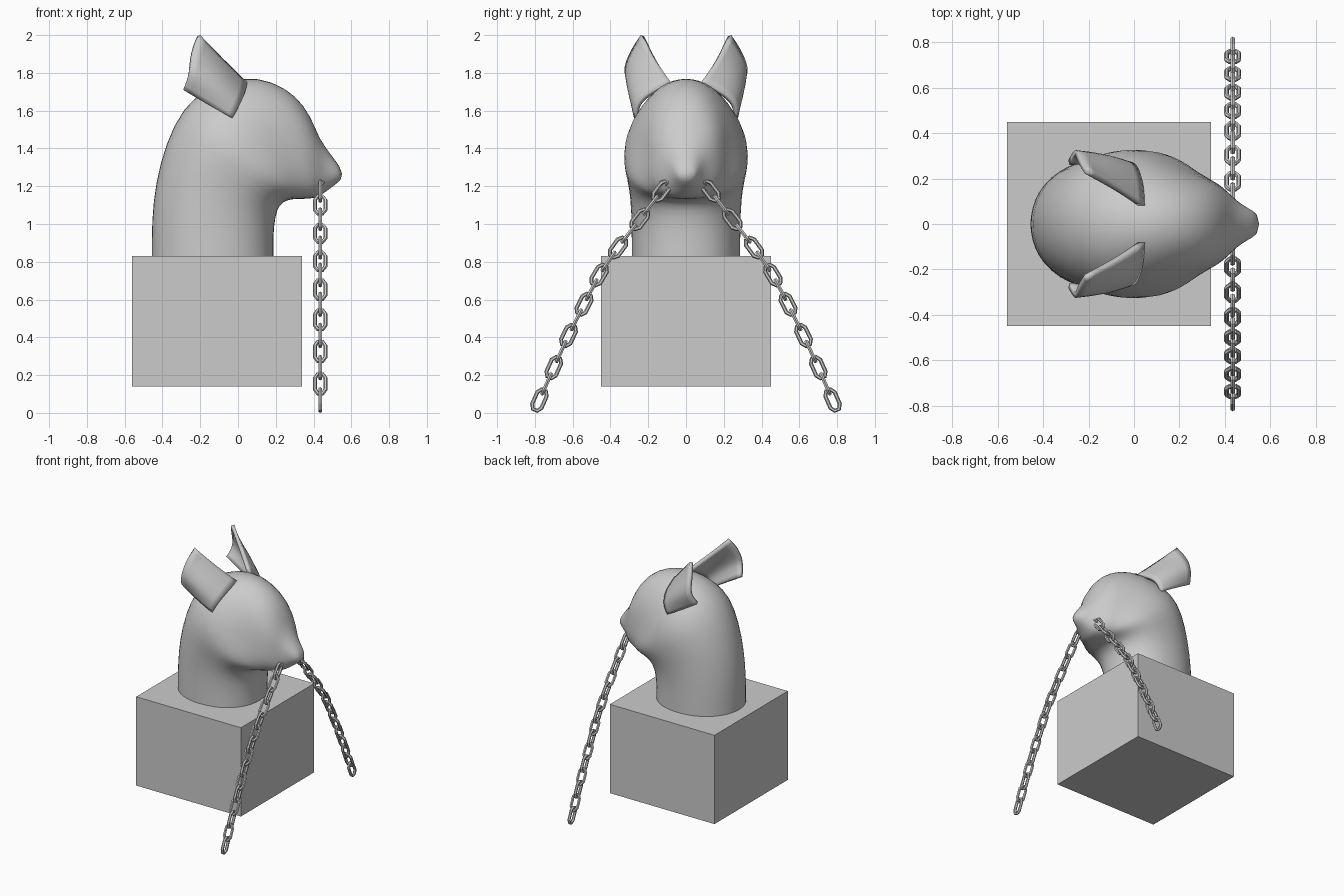
import bpy, bmesh, math
from mathutils import Vector, Matrix

if "Cube" in bpy.data.objects:
    bpy.data.objects.remove(bpy.data.objects["Cube"])


def make_object(name, verts, faces, smooth=False):
    mesh = bpy.data.meshes.new(name)
    mesh.from_pydata(verts, [], faces)
    bm = bmesh.new()
    bm.from_mesh(mesh)
    bmesh.ops.recalc_face_normals(bm, faces=bm.faces)
    bm.to_mesh(mesh)
    bm.free()
    obj = bpy.data.objects.new(name, mesh)
    bpy.context.collection.objects.link(obj)
    for p in mesh.polygons:
        p.use_smooth = smooth
    return obj


def power(v, n):
    return math.copysign(abs(v) ** (2 / n), v)


# Plinth block
bpy.ops.mesh.primitive_cube_add(size=1, location=(-0.11, 0, 0.485))
block = bpy.context.object
block.name = "plinth"
block.scale = (0.9, 0.9, 0.69)

# Neck and head: sections fan from the neck base round to the nose
# (outer x, outer z, inner x, inner z, half width, squareness of inner half)
sections = [
    (-0.46, 0.83, 0.19, 0.83, 0.29, 2.2),
    (-0.46, 1.02, 0.19, 0.95, 0.29, 2.2),
    (-0.44, 1.22, 0.20, 1.04, 0.295, 2.2),
    (-0.385, 1.43, 0.22, 1.10, 0.315, 2.4),
    (-0.295, 1.62, 0.26, 1.125, 0.338, 2.6),
    (-0.16, 1.73, 0.30, 1.13, 0.315, 2.8),
    (0.03, 1.785, 0.33, 1.13, 0.26, 3.0),
    (0.18, 1.76, 0.37, 1.132, 0.215, 3.0),
    (0.305, 1.685, 0.40, 1.135, 0.185, 3.0),
    (0.385, 1.575, 0.43, 1.145, 0.145, 2.8),
    (0.43, 1.45, 0.465, 1.17, 0.105, 2.5),
    (0.49, 1.37, 0.505, 1.20, 0.072, 2.2),
    (0.55, 1.29, 0.555, 1.24, 0.045, 2.0),
]
N = 24
verts, faces = [], []
for ox, oz, ix, iz, w, sq in sections:
    c = Vector(((ox + ix) / 2, 0, (oz + iz) / 2))
    axis = Vector((ox, 0, oz)) - c
    for k in range(N):
        t = 2 * math.pi * k / N
        n = sq if math.cos(t) < 0 else 2.05
        p = c + axis * power(math.cos(t), n)
        p.y = w * power(math.sin(t), n)
        verts.append(p)
for r in range(len(sections) - 1):
    for k in range(N):
        j = (k + 1) % N
        faces.append((r * N + k, r * N + j, (r + 1) * N + j, (r + 1) * N + k))
faces.append(tuple(range((len(sections) - 1) * N, len(sections) * N)))
head = make_object("head_and_neck", verts, faces, True)
head.modifiers.new("smooth", "SUBSURF").levels = 1

# Ears: curved shells opening to the back, one mirrored
ear_rows = [
    [(0.05, 0.08, 1.75), (0.04, 0.20, 1.70), (0.01, 0.275, 1.63), (-0.03, 0.275, 1.56)],
    [(-0.08, 0.17, 1.875), (-0.08, 0.26, 1.81), (-0.11, 0.325, 1.72), (-0.14, 0.29, 1.62)],
    [(-0.20, 0.24, 2.0), (-0.24, 0.295, 1.92), (-0.255, 0.345, 1.80), (-0.29, 0.28, 1.71)],
]
for side, label in ((1, "left"), (-1, "right")):
    verts = [(x, side * y, z) for row in ear_rows for x, y, z in row]
    faces = []
    for r in range(2):
        for k in range(3):
            a = r * 4 + k
            f = (a, a + 1, a + 5, a + 4)
            faces.append(f if side > 0 else f[::-1])
    ear = make_object("ear_" + label, verts, faces, True)
    # the outer side must face away from the head
    if ear.data.polygons[1].normal.y * side < 0:
        ear.data.flip_normals()
    sub = ear.modifiers.new("smooth", "SUBSURF")
    sub.levels = sub.render_levels = 2
    sub.boundary_smooth = "PRESERVE_CORNERS"
    shell = ear.modifiers.new("shell", "SOLIDIFY")
    shell.thickness = 0.025
    shell.offset = -1


# Chains: low-poly links, alternately turned, hanging from the muzzle
def link_mesh(length=0.136, width=0.076, r=0.011, sides=6):
    a, b = length / 2 - r, width / 2 - r
    path = [(a, b * 0.45), (a * 0.6, b), (-a * 0.6, b), (-a, b * 0.45),
            (-a, -b * 0.45), (-a * 0.6, -b), (a * 0.6, -b), (a, -b * 0.45)]
    vs, fs, m = [], [], len(path)
    for i, (x, y) in enumerate(path):
        p = Vector((x, y, 0))
        d0 = (p - Vector((*path[i - 1], 0))).normalized()
        d1 = (Vector((*path[(i + 1) % m], 0)) - p).normalized()
        out = Vector((0, 0, 1)).cross(d0 + d1).normalized()
        for k in range(sides):
            t = 2 * math.pi * k / sides
            vs.append(p + out * r * math.cos(t) + Vector((0, 0, r * math.sin(t))))
    for i in range(m):
        for k in range(sides):
            j, q = (i + 1) % m, (k + 1) % sides
            fs.append((i * sides + k, i * sides + q, j * sides + q, j * sides + k))
    return vs, fs


main = [(0.13, 1.175), (0.245, 1.025), (0.36, 0.875), (0.46, 0.73),
        (0.54, 0.575), (0.622, 0.41), (0.70, 0.24), (0.776, 0.068)]
centres = []
for i, (y, z) in enumerate(main):
    centres.append((y, z))
    if i < len(main) - 1:
        centres.append(((y + main[i + 1][0]) / 2, (z + main[i + 1][1]) / 2))
# short last link seen edge-on at the mouth
centres.insert(0, (0.085, 1.235))
link_v, link_f = link_mesh()
for side, label in ((1, "left"), (-1, "right")):
    verts, faces = [], []
    for i, (y, z) in enumerate(centres):
        lo, hi = centres[max(i - 1, 0)], centres[min(i + 1, len(centres) - 1)]
        u = Vector((0, side * (hi[0] - lo[0]), hi[1] - lo[1])).normalized()
        x_axis = Vector((1, 0, 0))
        cross = u.cross(x_axis)
        v, w = (cross, x_axis) if i % 2 else (x_axis, cross)
        s = 0.6 if i == 0 else 1
        base = len(verts)
        for p in link_v:
            verts.append(Vector((0.435, side * y, z)) + (u * p.x + v * p.y + w * p.z) * s)
        faces += [tuple(base + n for n in f) for f in link_f]
    make_object("chain_" + label, verts, faces)
